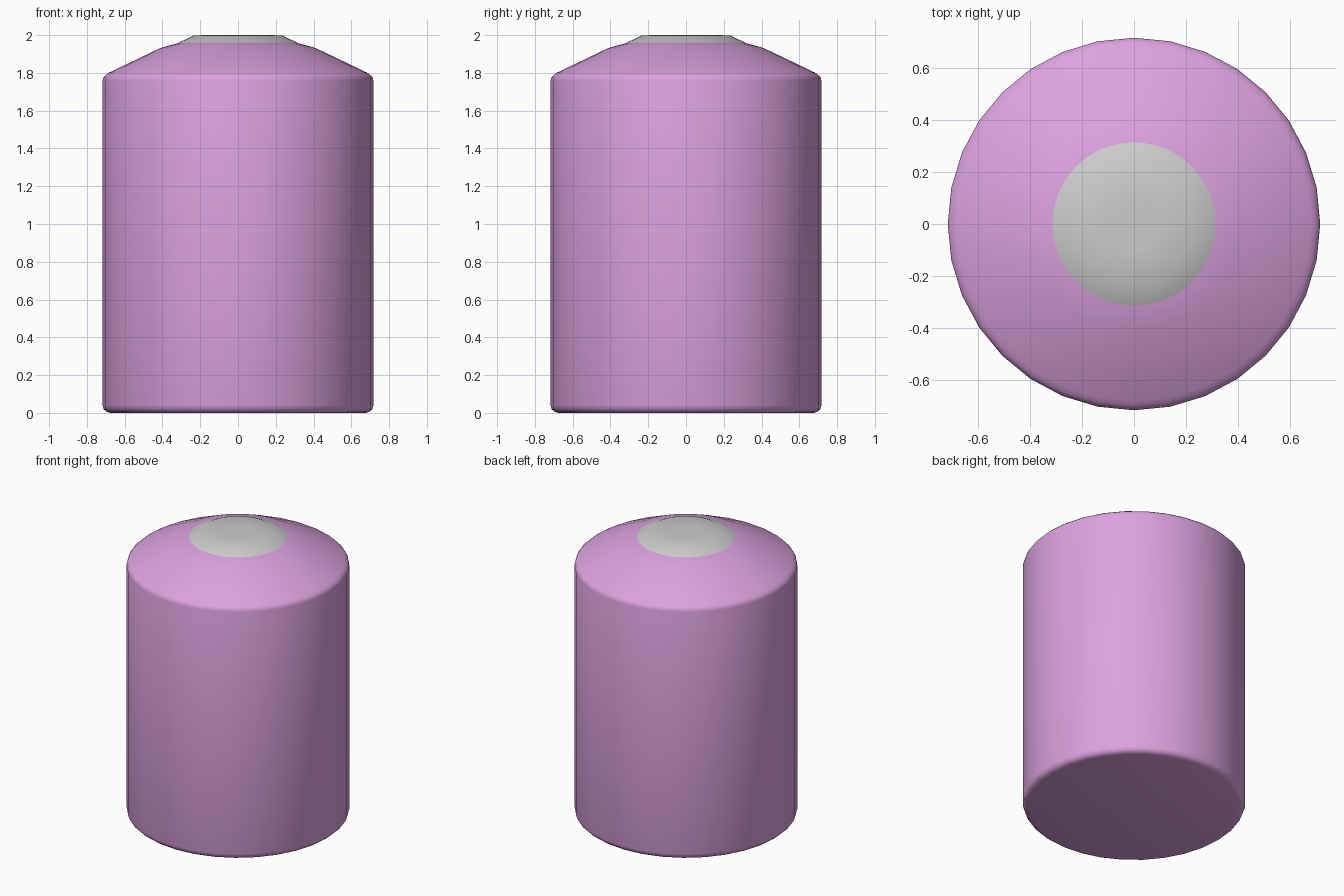
import bpy, bmesh, math

if "Cube" in bpy.data.objects:
    bpy.data.objects.remove(bpy.data.objects["Cube"])


def lathe(name, profile, sides, colour=None, angle=60):
    """Revolve (radius, z) points around the z axis into a closed solid."""
    bm = bmesh.new()
    rings = []
    for r, z in profile:
        rings.append([bm.verts.new((r * math.cos(2 * math.pi * i / sides),
                                    r * math.sin(2 * math.pi * i / sides), z))
                      for i in range(sides)])
    for low, high in zip(rings, rings[1:]):
        for i in range(sides):
            j = (i + 1) % sides
            bm.faces.new((low[i], low[j], high[j], high[i]))
    bm.faces.new(rings[0][::-1])
    bm.faces.new(rings[-1])
    mesh = bpy.data.meshes.new(name)
    bm.to_mesh(mesh)
    bm.free()
    obj = bpy.data.objects.new(name, mesh)
    bpy.context.collection.objects.link(obj)
    if colour:
        mat = bpy.data.materials.new(name + "_paint")
        mat.diffuse_color = colour
        mat.use_nodes = True
        mat.node_tree.nodes["Principled BSDF"].inputs["Base Color"].default_value = mat.diffuse_color
        mesh.materials.append(mat)
    bpy.ops.object.select_all(action='DESELECT')
    obj.select_set(True)
    bpy.context.view_layer.objects.active = obj
    bpy.ops.object.shade_smooth_by_angle(angle=math.radians(angle))
    return obj


# Tank body: rounded base, straight wall, sloped shoulder
lathe("tank_body", [
    (0.675, 0.0), (0.695, 0.005), (0.711, 0.019), (0.717, 0.04),
    (0.717, 1.76), (0.712, 1.778), (0.700, 1.79), (0.682, 1.802),
    (0.41, 1.932), (0.31, 1.96), (0.27, 1.968),
], 32, (0.72, 0.36, 0.74, 1))

# Lid: shallow tapered disc on top
lathe("lid", [(0.314, 1.96), (0.232, 1.999), (0.10, 2.0)], 64, angle=40)
